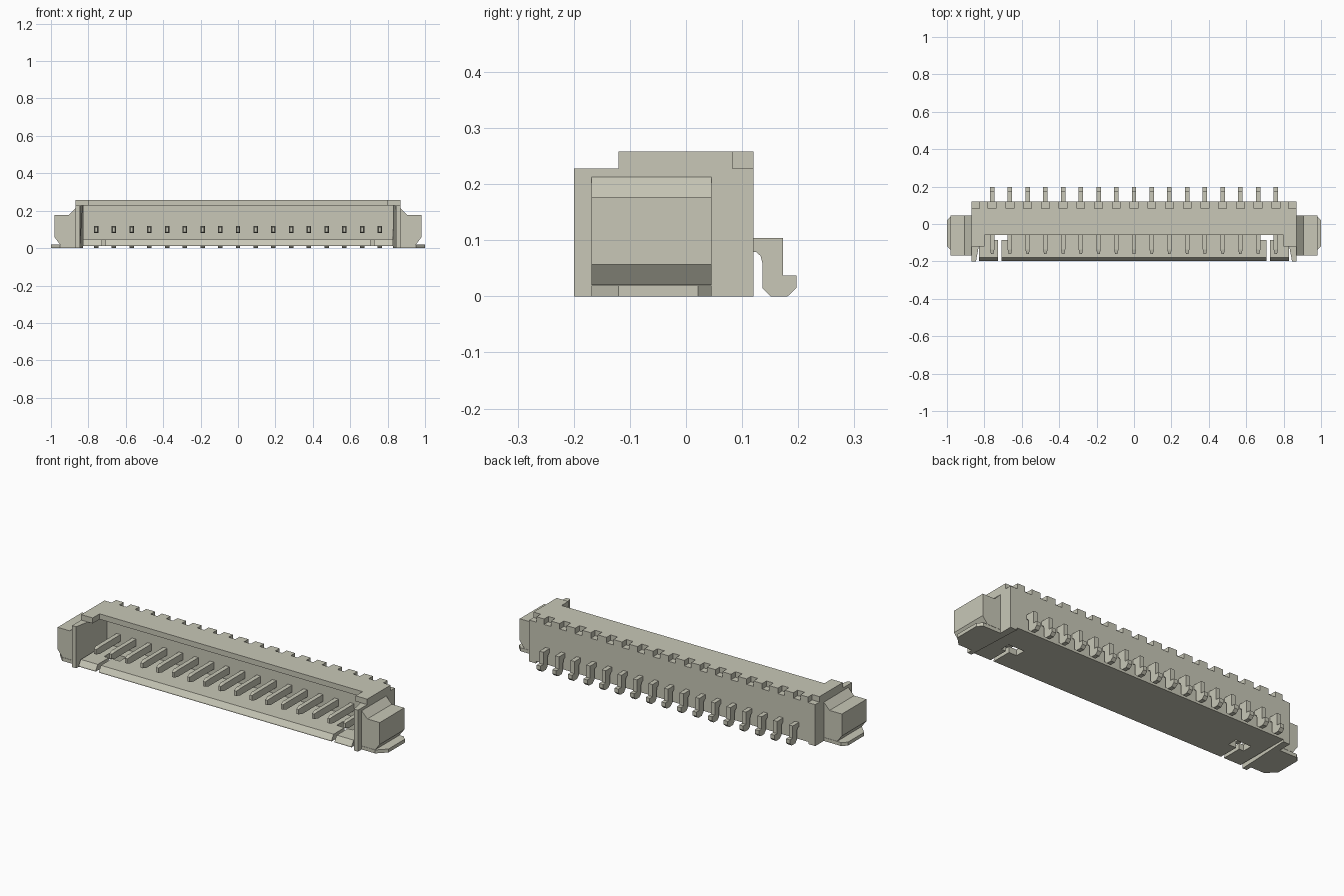
import bpy, bmesh
from mathutils import Vector

cube = bpy.data.objects.get("Cube")
if cube:
    bpy.data.objects.remove(cube, do_unlink=True)

mat = bpy.data.materials.new("warm_grey_plastic")
mat.use_nodes = True
COLOUR = (0.58, 0.575, 0.475, 1)
mat.diffuse_color = COLOUR
mat.node_tree.nodes["Principled BSDF"].inputs["Base Color"].default_value = COLOUR

PINS = 17
PITCH = 0.0948
PIN_W = 0.024
pin_xs = [(i - (PINS - 1) / 2) * PITCH for i in range(PINS)]


def add_prism(bm, pts, axis, a, b):
    """Extrude a 2D outline along an axis from a to b."""
    def place(p, t):
        c = list(p)
        c.insert("xyz".index(axis), t)
        return bm.verts.new(Vector(c))
    lo = [place(p, a) for p in pts]
    hi = [place(p, b) for p in pts]
    faces = [bm.faces.new(lo), bm.faces.new(hi)]
    for i in range(len(pts)):
        j = (i + 1) % len(pts)
        faces.append(bm.faces.new((lo[i], lo[j], hi[j], hi[i])))
    bmesh.ops.recalc_face_normals(bm, faces=faces)
    return lo, hi


def add_box(bm, x0, x1, y0, y1, z0, z1):
    add_prism(bm, [(x0, y0), (x1, y0), (x1, y1), (x0, y1)], "z", z0, z1)


def finish(name, bm):
    mesh = bpy.data.meshes.new(name)
    bm.to_mesh(mesh)
    bm.free()
    mesh.materials.append(mat)
    obj = bpy.data.objects.new(name, mesh)
    bpy.context.collection.objects.link(obj)
    return obj


def prism(name, pts, axis, a, b):
    bm = bmesh.new()
    add_prism(bm, pts, axis, a, b)
    return finish(name, bm)


def cut(obj, cutter):
    m = obj.modifiers.new("cut", "BOOLEAN")
    m.operation = "DIFFERENCE"
    m.solver = "EXACT"
    m.object = cutter


def mirrored(pts, s):
    return [(s * x, v) for x, v in pts]


# Cutter for the rear notches, one above every pin and one at each corner
bm = bmesh.new()
for x in pin_xs:
    add_box(bm, x - 0.021, x + 0.021, 0.083, 0.15, 0.228, 0.3)
for s in (-1, 1):
    x0, x1 = sorted((s * 0.826, s * 0.9))
    add_box(bm, x0, x1, 0.083, 0.15, 0.228, 0.3)
notches = finish("notch_cutter", bm)

# Cutter for the floor windows and the slits leading to the front
bm = bmesh.new()
for s in (-1, 1):
    cross = [(0.66, -0.03), (0.66, -0.085), (0.708, -0.085), (0.708, -0.25),
             (0.727, -0.25), (0.727, -0.085), (0.755, -0.085), (0.755, -0.03)]
    add_prism(bm, mirrored(cross, s), "z", -0.05, 0.08)
slits = finish("slit_cutter", bm)
for c in (notches, slits):
    c.hide_render = True
    c.hide_set(True)
    c.display_type = "WIRE"

# Housing: floor with bevelled lip, rear wall and roof
shell = prism("housing_shell",
              [(-0.198, 0.012), (-0.198, 0.018), (-0.18, 0.045), (0.045, 0.045),
               (0.045, 0.228), (-0.06, 0.228), (-0.06, 0.258), (0.12, 0.258),
               (0.12, 0.012)], "x", -0.83, 0.83)
cut(shell, notches)
cut(shell, slits)

for s, side in ((-1, "right"), (1, "left")):
    # End wall, lower at the front, with a bevelled inner front edge
    wall = prism(side + "_end_wall",
                 [(-0.2, 0), (-0.2, 0.228), (-0.12, 0.228), (-0.12, 0.258),
                  (0.12, 0.258), (0.12, 0)], "x", s * 0.83, s * 0.87)
    for v in wall.data.vertices:
        if abs(v.co.x) < 0.84 and v.co.y < -0.19:
            v.co.x = s * 0.845
    cut(wall, notches)

    # Roof corner reaching forward beside the opening
    prism(side + "_roof_corner",
          mirrored([(0.8, -0.12), (0.83, -0.12), (0.83, -0.06), (0.8, -0.06)], s),
          "z", 0.228, 0.258)

    # Side ear
    prism(side + "_ear",
          mirrored([(0.87, 0.02), (0.952, 0.02), (0.98, 0.057), (0.98, 0.177),
                    (0.905, 0.177), (0.87, 0.213)], s), "y", -0.168, 0.045)

    # Solder tab under the ear
    prism(side + "_solder_tab",
          mirrored([(0.87, -0.168), (0.952, -0.168), (1, -0.12), (1, 0.021),
                    (0.976, 0.045), (0.87, 0.045)], s), "z", 0, 0.019)

# Contact pin: blade with tapered tip, and a bent tail with a foot
bm = bmesh.new()
h = PIN_W / 2
body = [(-h, 0.08), (h, 0.08), (h, 0.118), (-h, 0.118)]
add_prism(bm, body, "y", -0.135, 0.06)
tip, _ = add_prism(bm, body, "y", -0.16, -0.135)
for v in tip:
    v.co.x *= 0.55
    v.co.z = 0.099 + (v.co.z - 0.099) * 0.7
tail = [(0.11, 0.104), (0.173, 0.104), (0.173, 0.037), (0.197, 0.037),
        (0.197, 0.015), (0.181, 0), (0.151, 0), (0.136, 0.015),
        (0.136, 0.06), (0.133, 0.072), (0.125, 0.079), (0.11, 0.08)]
add_prism(bm, tail, "x", -h, h)
first = finish("contact_pin", bm)
first.location.x = pin_xs[0]
for x in pin_xs[1:]:
    pin = first.copy()
    pin.location.x = x
    bpy.context.collection.objects.link(pin)
